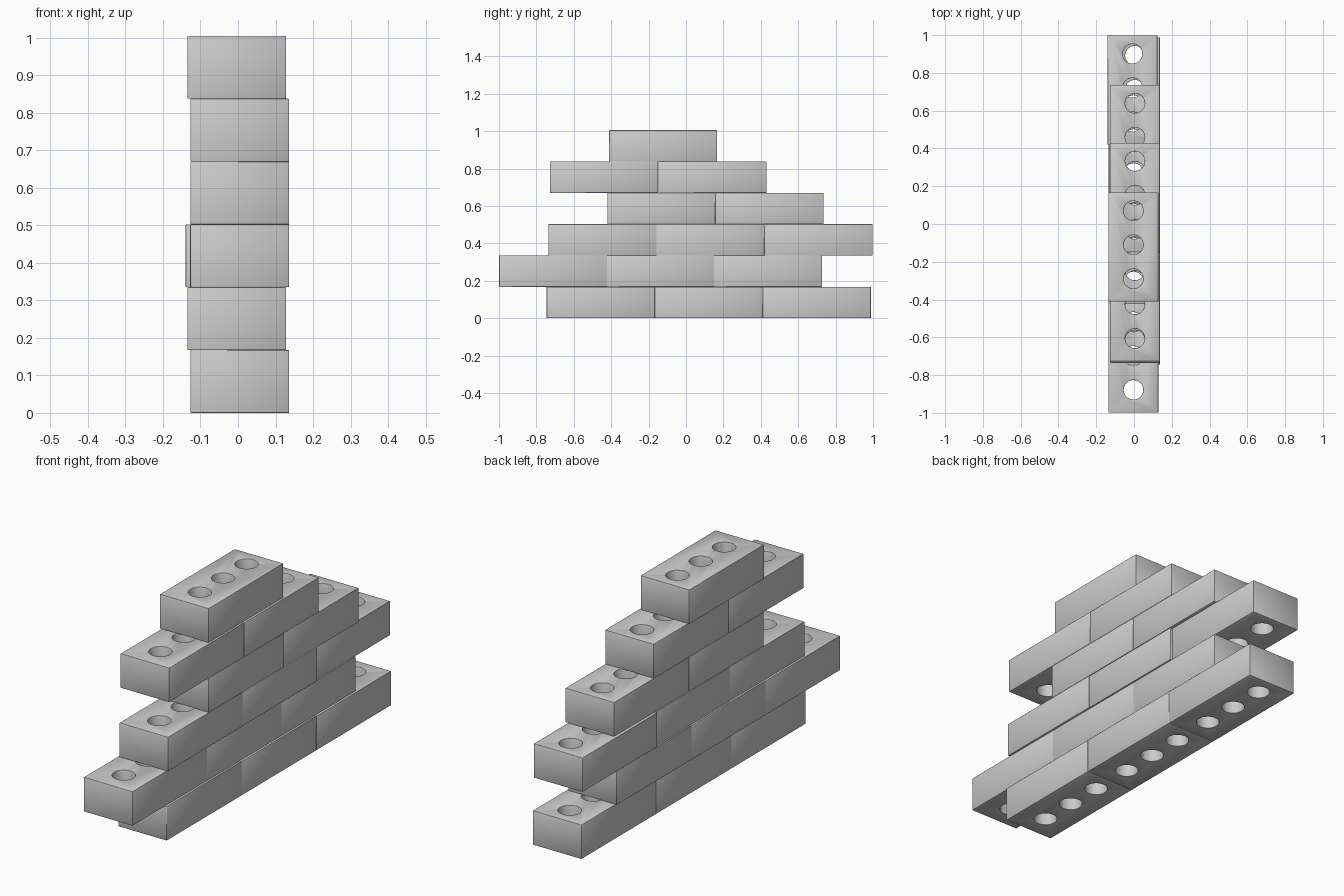
import bpy
from math import radians

if "Cube" in bpy.data.objects:
    bpy.data.objects.remove(bpy.data.objects["Cube"])

LENGTH, WIDTH, HEIGHT = 0.578, 0.263, 0.1675

# rows from the ground up: (x shift, y centre) of each brick
ROWS = [
    [(0.005, -0.456), (0.005, 0.122), (0.005, 0.699)],
    [(-0.003, -0.710), (-0.003, -0.136), (-0.003, 0.438)],
    [(0.005, -0.446), (0.003, 0.130), (-0.008, 0.709)],
    [(0.005, -0.132), (0.005, 0.447)],
    [(0.005, -0.438), (0.005, 0.141)],
    [(-0.003, -0.122)],
]


def apply_modifier(obj, mod):
    bpy.context.view_layer.objects.active = obj
    bpy.ops.object.modifier_apply(modifier=mod.name)


# brick block
bpy.ops.mesh.primitive_cube_add(size=1)
brick = bpy.context.object
brick.name = "brick"
brick.scale = (WIDTH, LENGTH, HEIGHT)
bpy.ops.object.transform_apply(scale=True)

# three holes through the brick
for y in (-0.168, 0.012, 0.192):
    bpy.ops.mesh.primitive_cylinder_add(vertices=24, radius=0.052, depth=0.4,
                                        location=(0, y, 0))
    cutter = bpy.context.object
    cutter.name = "hole_cutter"
    cutter.hide_render = True
    cut = brick.modifiers.new("hole", 'BOOLEAN')
    cut.object = cutter
    cut.operation = 'DIFFERENCE'
    cut.solver = 'EXACT'
    apply_modifier(brick, cut)
    bpy.data.objects.remove(cutter)

# soft rounded rims and edges
bevel = brick.modifiers.new("rounding", 'BEVEL')
bevel.width = 0.022
bevel.segments = 4
bevel.limit_method = 'ANGLE'
bevel.angle_limit = radians(40)
bevel.harden_normals = True
apply_modifier(brick, bevel)
bpy.ops.object.select_all(action='DESELECT')
brick.select_set(True)
bpy.ops.object.shade_smooth_by_angle(angle=radians(35))

# lay the wall with copies of the brick
for r, row in enumerate(ROWS):
    for c, (x, y) in enumerate(row):
        copy = brick.copy()
        copy.name = f"brick_row{r + 1}_{c + 1}"
        copy.location = (x, y, (r + 0.5) * HEIGHT)
        bpy.context.collection.objects.link(copy)
bpy.data.objects.remove(brick)
